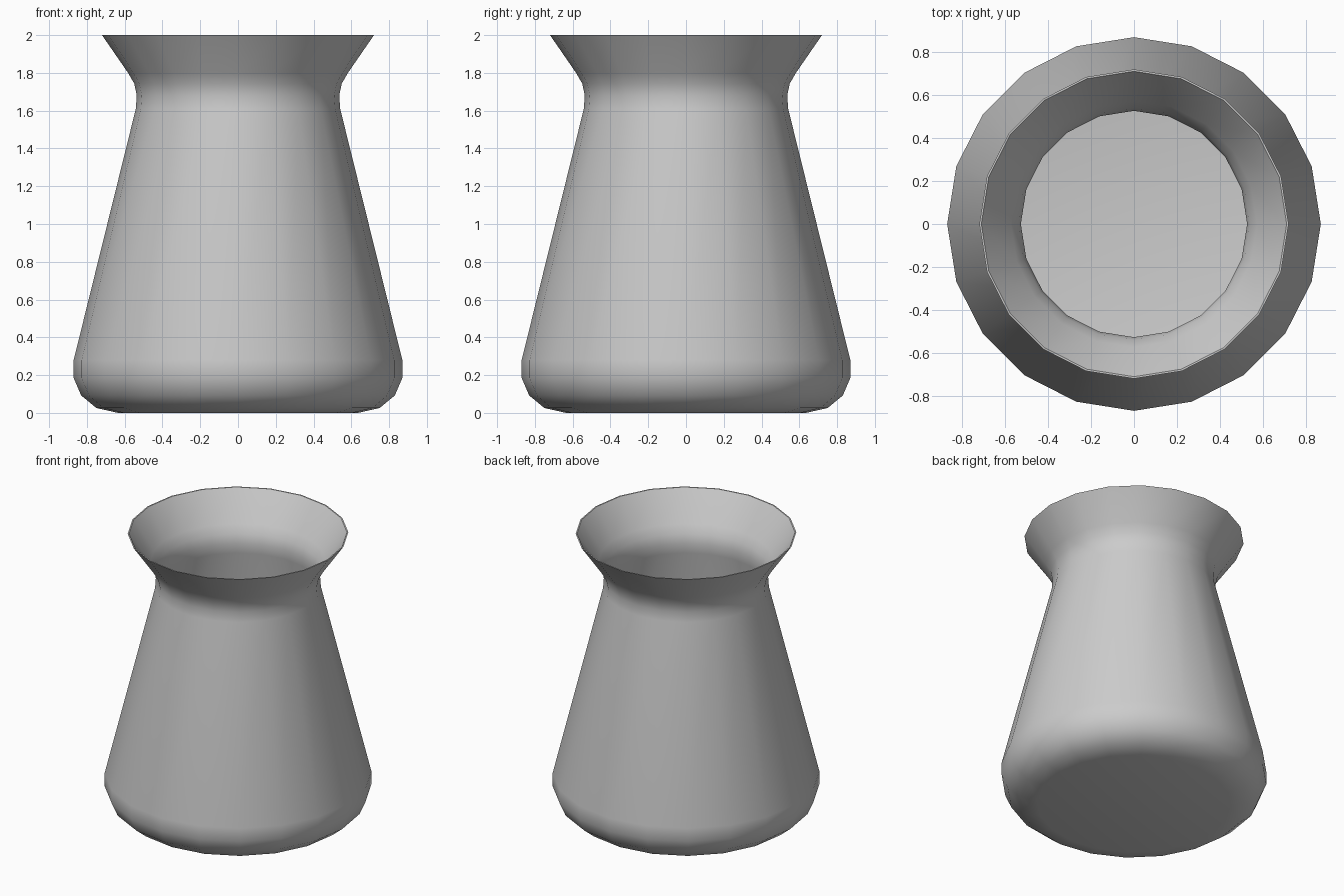
import bpy, bmesh, math

if "Cube" in bpy.data.objects:
    bpy.data.objects.remove(bpy.data.objects["Cube"])

SIDES = 20
WALL = 0.009

# Outer silhouette (radius, height): rounded foot, tapered body, pinched neck, flared lip
outer = [(0.635, 0.0), (0.75, 0.026), (0.83, 0.092), (0.87, 0.185), (0.87, 0.28),
         (0.541, 1.61), (0.536, 1.68), (0.549, 1.743), (0.582, 1.80), (0.72, 2.0)]

# Inner skin follows the outer one, raised slightly at the floor
inner = [(r - WALL, z + (WALL if z < 0.1 else 0)) for r, z in reversed(outer)]

bm = bmesh.new()


def ring(r, z):
    step = 2 * math.pi / SIDES
    return [bm.verts.new((r * math.cos(i * step), r * math.sin(i * step), z))
            for i in range(SIDES)]


# Lathe the whole wall, then cap the underside and the inside floor
rings = [ring(r, z) for r, z in outer + inner]
for a, b in zip(rings, rings[1:]):
    for i in range(SIDES):
        j = (i + 1) % SIDES
        bm.faces.new((a[i], a[j], b[j], b[i]))
bm.faces.new(list(reversed(rings[0])))
bm.faces.new(rings[-1])
bmesh.ops.recalc_face_normals(bm, faces=bm.faces)

mesh = bpy.data.meshes.new("vase")
bm.to_mesh(mesh)
bm.free()
vase = bpy.data.objects.new("vase", mesh)
bpy.context.collection.objects.link(vase)

# Smooth body with a crisp lip
bpy.context.view_layer.objects.active = vase
vase.select_set(True)
bpy.ops.object.shade_smooth_by_angle(angle=math.radians(40))
